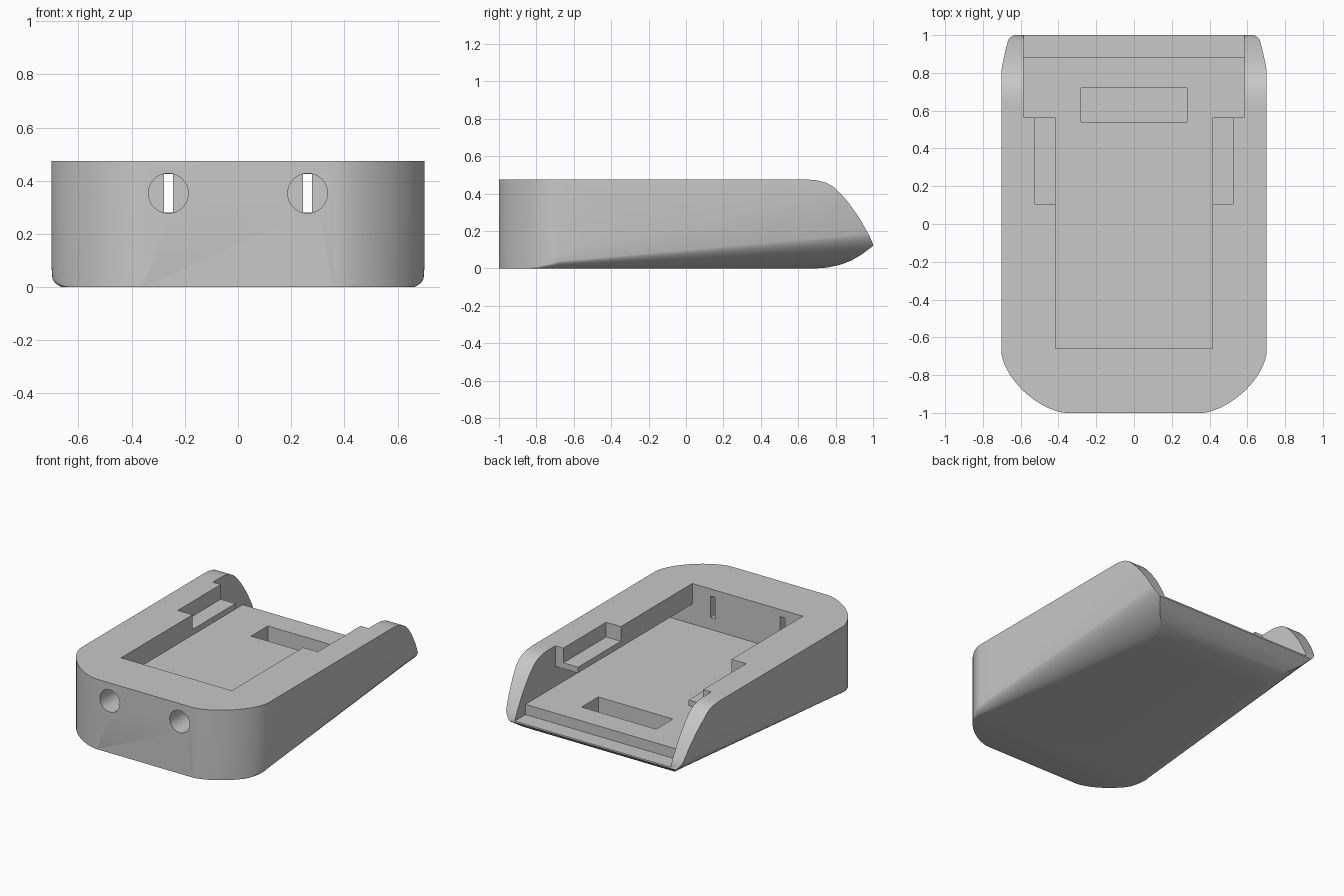
import bpy, bmesh, math

cube = bpy.data.objects.get("Cube")
if cube:
    bpy.data.objects.remove(cube, do_unlink=True)

TOP, FLOOR = 0.475, 0.2

grey = bpy.data.materials.new("plain grey")
grey.use_nodes = True
colour = (0.58, 0.58, 0.58, 1)
grey.diffuse_color = colour
grey.node_tree.nodes["Principled BSDF"].inputs["Base Color"].default_value = colour


def make_object(name, bm):
    bmesh.ops.recalc_face_normals(bm, faces=bm.faces)
    mesh = bpy.data.meshes.new(name)
    bm.to_mesh(mesh)
    bm.free()
    mesh.materials.append(grey)
    obj = bpy.data.objects.new(name, mesh)
    bpy.context.collection.objects.link(obj)
    return obj


def loft(name, rings):
    """Skin matching closed rings and cap both ends."""
    bm = bmesh.new()
    loops = [[bm.verts.new(p) for p in ring] for ring in rings]
    for a, b in zip(loops, loops[1:]):
        for i in range(len(a)):
            j = (i + 1) % len(a)
            bm.faces.new((a[i], a[j], b[j], b[i]))
    bm.faces.new(loops[0])
    bm.faces.new(loops[-1])
    return make_object(name, bm)


def box(name, x0, x1, y0, y1, z0, z1):
    return loft(name, [[(x0, y0, z), (x1, y0, z), (x1, y1, z), (x0, y1, z)]
                       for z in (z0, z1)])


def lerp(a, b, t):
    return a + (b - a) * t


def soft_corner(steps, power):
    """Points (u, v) of a quarter superellipse from (0, 1) to (1, 0)."""
    angles = [math.pi / 2 * i / steps for i in range(steps + 1)]
    return [(abs(math.sin(a)) ** power, abs(math.cos(a)) ** power) for a in angles]


def section(y, w):
    """Cross-section whose lower edge rounding grows towards the back."""
    ramp = min(max((y + 0.82) / 0.14, 0.02), 1)
    t = min(max((y + 0.7) / 1.7, 0), 1)
    shoulder = lerp(0.08, 0.455, t) * ramp
    edge = lerp(0.035, 0.19, t) * ramp
    draft = lerp(0.003, 0.037, t) * ramp
    run = lerp(0.05, 0.3, t) * ramp
    half = [(w, TOP), (w, shoulder)]
    half += [(w - draft - run * (1 - v), edge * (1 - u)) for u, v in soft_corner(10, 1.3)]
    ring = half + [(-x, z) for x, z in reversed(half)]
    return [(x, y, z) for x, z in ring]


# Body: softened front corners, then straight sides
stations = [(-0.68 - 0.32 * v, 0.36 + 0.342 * u) for u, v in soft_corner(16, 1.25)]
stations += [(lerp(-0.68, 1.05, i / 12), 0.702) for i in range(1, 13)]
body = loft("cradle_body", [section(y, w) for y, w in stations])

# Side outline that shapes the curved rear tip
outline = [(-1.2, -0.1), (0.66, -0.1), (0.68, -0.001), (0.75, 0.004), (0.82, 0.018),
           (0.88, 0.04), (0.94, 0.075), (1, 0.12), (1, 0.13), (0.98, 0.175),
           (0.93, 0.265), (0.87, 0.35), (0.83, 0.397), (0.79, 0.435), (0.75, 0.458),
           (0.7, 0.471), (0.64, 0.476), (0.62, 0.7), (-1.2, 0.7)]
tip_shape = loft("tip_shape", [[(x, y, z) for y, z in outline] for x in (-1, 1)])

# Pockets cut from above, and the wide slide space under the side rails
cutters = [
    box("main_pocket", -0.415, 0.415, -0.66, 0.7, FLOOR, 0.8),
    box("slide_space", -0.585, 0.585, -0.66, 0.7, FLOOR, 0.335),
    box("rear_pocket", -0.585, 0.585, 0.565, 1.2, FLOOR, 0.8),
    box("rear_ledge", -0.585, 0.585, 0.885, 1.2, 0.13, 0.8),
    box("floor_recess", -0.28, 0.28, 0.54, 0.72, 0.07, 0.3),
]

# Side notches, screw holes and slits on each side
for s, side in ((1, "left"), (-1, "right")):
    cutters.append(box(side + "_notch", s * 0.4, s * 0.525, 0.105, 0.6, 0.375, 0.8))
    x, z, r = s * 0.262, 0.353, 0.075
    ring = [(x + r * math.cos(math.tau * i / 32), z + r * math.sin(math.tau * i / 32))
            for i in range(32)]
    cutters.append(loft(side + "_screw_hole",
                        [[(px, y, pz) for px, pz in ring] for y in (-1.1, -0.83)]))
    cutters.append(box(side + "_slit", x - 0.017, x + 0.017, -0.9, -0.6,
                       z - 0.073, z + 0.073))


def apply_boolean(cutter, operation):
    mod = body.modifiers.new(cutter.name, "BOOLEAN")
    mod.object, mod.operation, mod.solver = cutter, operation, "EXACT"
    bpy.ops.object.modifier_apply(modifier=mod.name)
    bpy.data.objects.remove(cutter, do_unlink=True)


bpy.ops.object.select_all(action="DESELECT")
bpy.context.view_layer.objects.active = body
body.select_set(True)
apply_boolean(tip_shape, "INTERSECT")
for cutter in cutters:
    apply_boolean(cutter, "DIFFERENCE")

bpy.ops.object.shade_smooth_by_angle(angle=math.radians(25))
